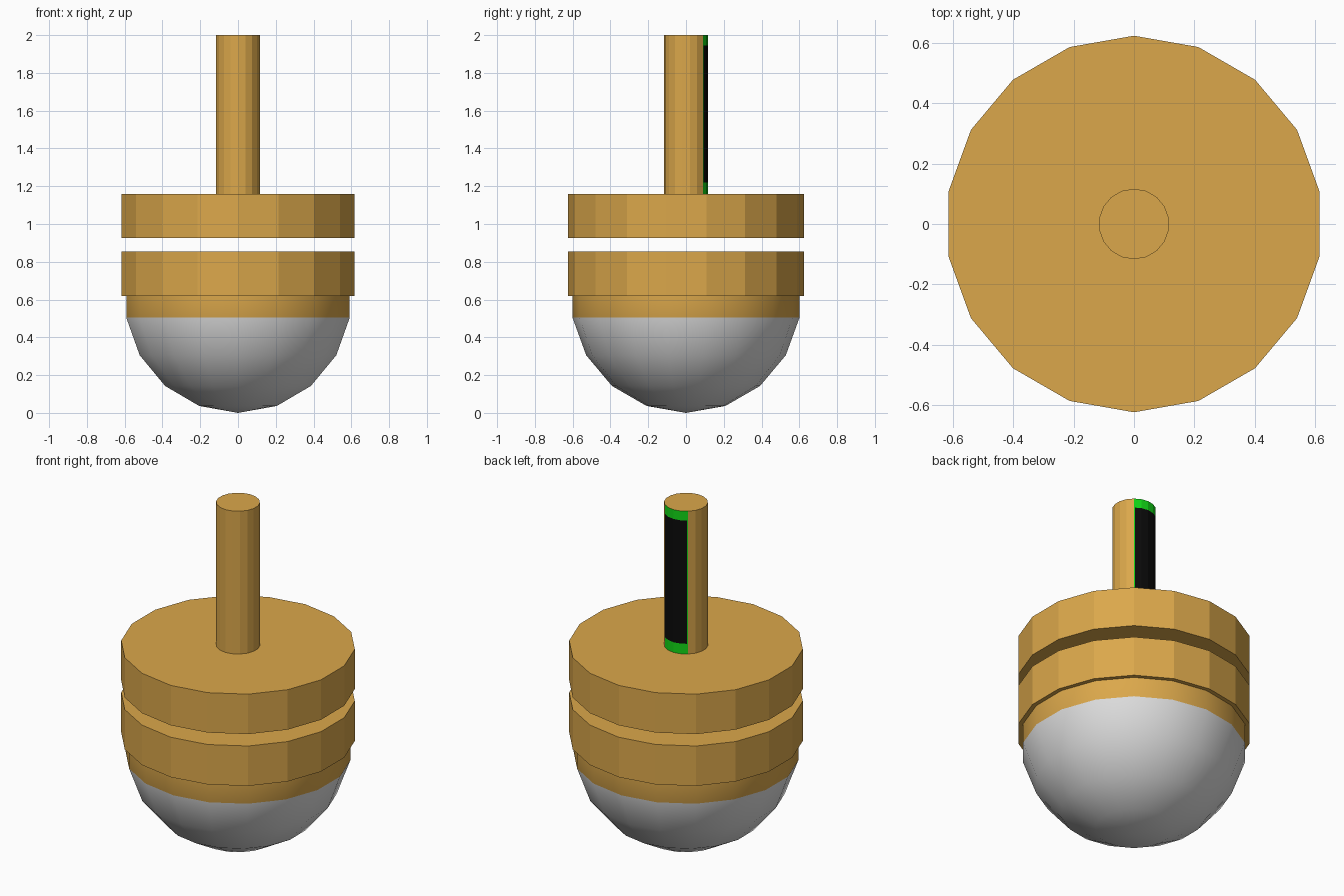
import bpy, bmesh, math

if "Cube" in bpy.data.objects:
    bpy.data.objects.remove(bpy.data.objects["Cube"])

SIDES = 18


def material(name, rgb):
    m = bpy.data.materials.new(name)
    m.diffuse_color = (*rgb, 1)
    m.use_nodes = True
    m.node_tree.nodes["Principled BSDF"].inputs["Base Color"].default_value = m.diffuse_color
    return m


gold = material("gold", (0.71, 0.39, 0.07))
grey = material("light_grey", (0.72, 0.72, 0.72))
green = material("green", (0.006, 0.68, 0.008))
black = material("black", (0.003, 0.003, 0.003))


def polygon_point(deg, radius):
    """Point at an angle on an 18-sided polygon with a corner at +y."""
    step = 360 / SIDES
    off = (deg - 90) % step - step / 2
    r = radius * math.cos(math.radians(step / 2)) / math.cos(math.radians(off))
    a = math.radians(deg)
    return r * math.cos(a), r * math.sin(a)


def lathe(name, profile, mats, extra_angles=(), rule=None, smooth=False, cap_top=True):
    """Spin (radius, z) pairs, listed bottom to top; rule(angle, z) picks the material."""
    angles = sorted([10 + 20 * i for i in range(SIDES)] + list(extra_angles))
    n = len(angles)
    bm = bmesh.new()
    rings = []
    for r, z in profile:
        if r == 0:
            rings.append([bm.verts.new((0, 0, z))] * n)
        else:
            rings.append([bm.verts.new((*polygon_point(a, r), z)) for a in angles])
    for k in range(len(rings) - 1):
        lo, hi = rings[k], rings[k + 1]
        for i in range(n):
            j = (i + 1) % n
            loop = list(dict.fromkeys([lo[i], lo[j], hi[j], hi[i]]))
            f = bm.faces.new(loop)
            f.smooth = smooth
            if rule:
                end = angles[j] if j else angles[0] + 360
                f.material_index = rule((angles[i] + end) / 2, (profile[k][1] + profile[k + 1][1]) / 2)
    if profile[0][0] > 0:
        bm.faces.new(rings[0][::-1])
    if cap_top:
        bm.faces.new(rings[-1])
    me = bpy.data.meshes.new(name)
    bm.to_mesh(me)
    bm.free()
    for m in mats:
        me.materials.append(m)
    ob = bpy.data.objects.new(name, me)
    bpy.context.collection.objects.link(ob)
    return ob


# Rounded grey base with a gold upper band
R = 0.61
bowl = [(R * math.cos(math.radians(a)), R * (1 - math.sin(math.radians(a)))) for a in (70, 50, 30, 10)]
lathe("rounded_base", [(0, 0)] + bowl + [(bowl[-1][0], 0.62)], [grey, gold],
      rule=lambda a, z: 1 if z > 0.51 else 0, smooth=True, cap_top=False)

# Two separate gold discs
for name, z0, z1 in (("lower_disc", 0.62, 0.855), ("upper_disc", 0.925, 1.16)):
    lathe(name, [(0.625, z0), (0.625, z1)], [gold])


# Stem with a black panel, edged in green, at the back
def stem_rule(a, z):
    if not 50 < a < 130:
        return 0
    return 2 if 52 < a < 128 and 1.22 < z < 1.945 else 1


lathe("stem", [(0.117, z) for z in (1.16, 1.22, 1.945, 2.0)], [gold, green, black],
      extra_angles=(52, 128), rule=stem_rule)
